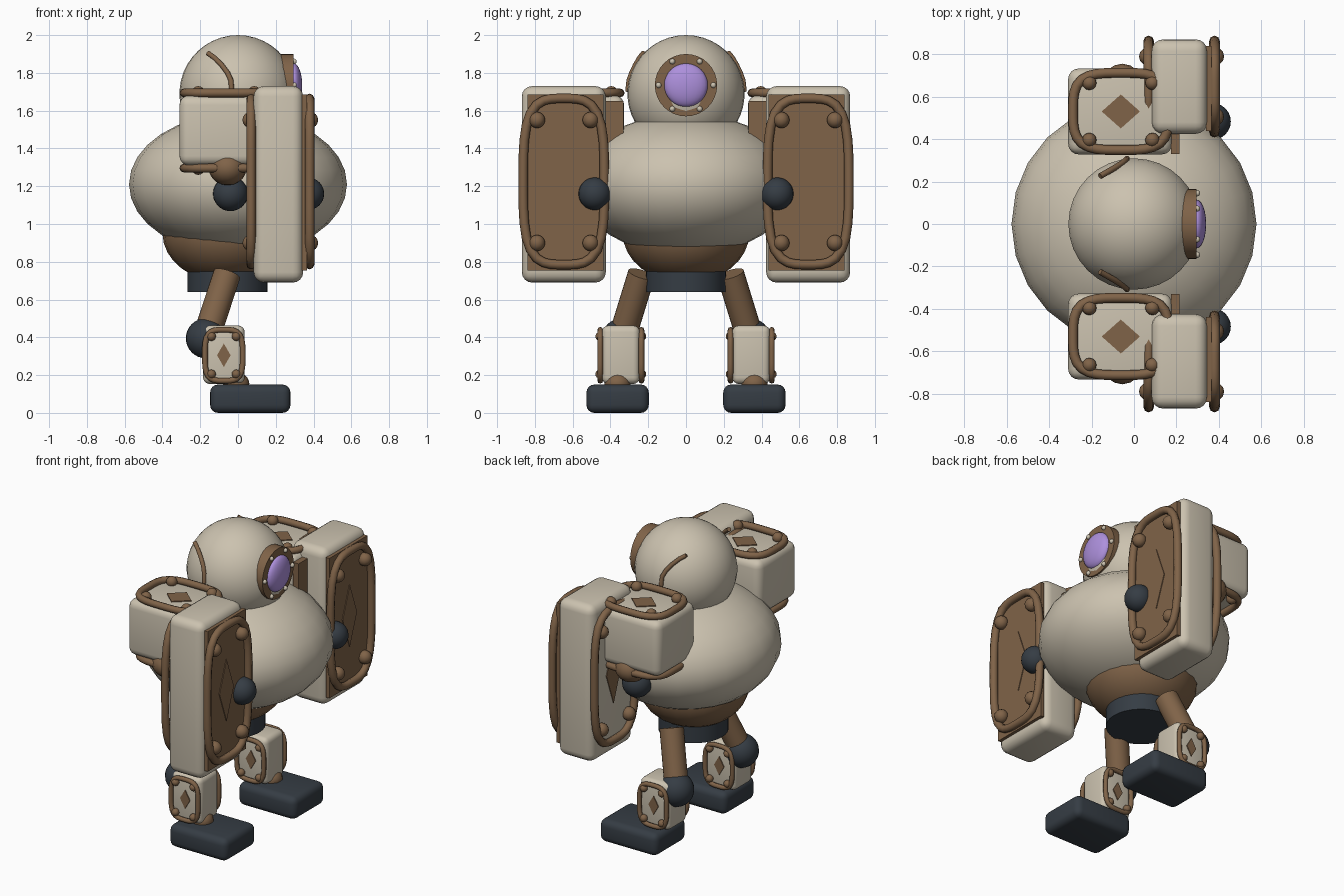
import bpy, bmesh, math
from mathutils import Vector, Matrix

if "Cube" in bpy.data.objects:
    bpy.data.objects.remove(bpy.data.objects["Cube"])


def material(name, rgb):
    m = bpy.data.materials.new(name)
    m.diffuse_color = (*rgb, 1)
    m.use_nodes = True
    m.node_tree.nodes["Principled BSDF"].inputs["Base Color"].default_value = m.diffuse_color
    return m


CREAM = material("cream_enamel", (0.60, 0.54, 0.43))
BROWN = material("bronze_brown", (0.215, 0.125, 0.065))
DARK = material("dark_slate", (0.036, 0.046, 0.058))
LENS = material("violet_lens", (0.42, 0.28, 0.72))
X, Y, Z = Vector((1, 0, 0)), Vector((0, 1, 0)), Vector((0, 0, 1))


def finish(name, bm, mat, smooth=True):
    bmesh.ops.recalc_face_normals(bm, faces=bm.faces)
    me = bpy.data.meshes.new(name)
    bm.to_mesh(me)
    bm.free()
    me.materials.append(mat)
    ob = bpy.data.objects.new(name, me)
    bpy.context.collection.objects.link(ob)
    if smooth:
        bpy.ops.object.select_all(action='DESELECT')
        ob.select_set(True)
        bpy.context.view_layer.objects.active = ob
        bpy.ops.object.shade_smooth_by_angle(angle=math.radians(35))
    return ob


def ball(name, c, r, mat, seg=24):
    r = r if isinstance(r, tuple) else (r, r, r)
    bm = bmesh.new()
    bmesh.ops.create_uvsphere(bm, u_segments=seg, v_segments=seg * 2 // 3, radius=1,
                              matrix=Matrix.Translation(c) @ Matrix.Diagonal((*r, 1)))
    return finish(name, bm, mat)


def box(name, c, size, mat, bevel=0.0):
    bm = bmesh.new()
    bmesh.ops.create_cube(bm, size=1, matrix=Matrix.Translation(c) @ Matrix.Diagonal((*size, 1)))
    if bevel:
        bmesh.ops.bevel(bm, geom=bm.edges[:], offset=bevel, segments=4, profile=0.5, affect='EDGES')
    return finish(name, bm, mat)


def rod(name, a, b, r, mat, seg=24):
    a, b = Vector(a), Vector(b)
    d = b - a
    bm = bmesh.new()
    bmesh.ops.create_cone(bm, cap_ends=True, segments=seg, radius1=r, radius2=r, depth=d.length,
                          matrix=Matrix.Translation((a + b) / 2) @ d.to_track_quat('Z', 'Y').to_matrix().to_4x4())
    return finish(name, bm, mat)


def tube(name, pts, r, mat, closed):
    cu = bpy.data.curves.new(name, 'CURVE')
    cu.dimensions = '3D'
    cu.bevel_depth, cu.bevel_resolution, cu.use_fill_caps = r, 2, True
    cu.materials.append(mat)
    sp = cu.splines.new('POLY')
    sp.points.add(len(pts) - 1)
    for p, q in zip(sp.points, pts):
        p.co = (*q, 1)
    sp.use_cyclic_u = closed
    sp.use_smooth = True
    ob = bpy.data.objects.new(name, cu)
    bpy.context.collection.objects.link(ob)


def trim(name, c, u, v, n, r, knob, diamond):
    """Bulging tube frame, four corner knobs and a central diamond on a face."""
    c = Vector(c)
    pts = []
    for i in range(40):
        t = math.tau * i / 40
        cs, sn = math.cos(t), math.sin(t)
        k = (abs(cs) ** 3.5 + abs(sn) ** 3.5) ** (-1 / 3.5)
        pts.append(c + u * cs * k + v * sn * k + n * r * 0.6)
    tube(name + "_frame", pts, r, BROWN, True)
    for a in (-1, 1):
        for b in (-1, 1):
            ball(name + "_knob", c + u * a * 0.66 + v * b * 0.74 + n * r * 0.7, knob, BROWN, 12)
    bm = bmesh.new()
    du, dv = u.normalized() * diamond[0], v.normalized() * diamond[1]
    rings = [[bm.verts.new(c + d + n * h) for d in (du, dv, -du, -dv)] for h in (-0.002, 0.006)]
    bm.faces.new(rings[0])
    bm.faces.new(rings[1])
    for i in range(4):
        j = (i + 1) % 4
        bm.faces.new((rings[0][i], rings[0][j], rings[1][j], rings[1][i]))
    finish(name + "_diamond", bm, BROWN, False)


# Torso and head
ball("body", (0, 0, 1.21), (0.577, 0.577, 0.376), CREAM)
ball("pelvis", (-0.055, 0, 0.95), (0.345, 0.335, 0.262), BROWN)
rod("waist", (-0.055, 0, 0.64), (-0.055, 0, 0.76), 0.212, DARK, 32)
ball("head", (0, 0, 1.69), 0.31, CREAM, 32)

# Porthole eye
rod("eye_housing", (0.21, 0, 1.735), (0.295, 0, 1.735), 0.165, BROWN, 32)
ball("eye_lens", (0.295, 0, 1.735), (0.045, 0.115, 0.115), LENS)
for i in range(6):
    a = math.tau * i / 6
    ball("eye_rivet", (0.297, 0.145 * math.cos(a), 1.735 + 0.145 * math.sin(a)), 0.015, CREAM, 10)

for s, side in ((1, "left"), (-1, "right")):
    # Head cable
    tube(side + "_head_cable", [(-0.16, s * 0.225, 1.905), (-0.125, s * 0.245, 1.88), (-0.085, s * 0.268, 1.84),
                                (-0.055, s * 0.287, 1.80), (-0.037, s * 0.302, 1.76), (-0.033, s * 0.308, 1.70)],
         0.014, BROWN, False)

    # Shoulder pad
    box(side + "_shoulder", (-0.065, s * 0.53, 1.495), (0.49, 0.405, 0.37), CREAM, 0.05)
    for n, z in ((Z, 1.68), (-Z, 1.31)):
        trim(side + "_shoulder_trim", (-0.062, s * 0.53, z), X * 0.225, Y * 0.182, n, 0.023, 0.034, (0.09, 0.08))
    box(side + "_shoulder_plate", (0.195, s * 0.53, 1.495), (0.04, 0.40, 0.31), BROWN)

    # Elbow
    ball(side + "_upper_arm", (-0.055, s * 0.645, 1.295), (0.10, 0.11, 0.09), BROWN, 16)
    ball(side + "_elbow", (-0.04, s * 0.57, 1.16), 0.092, DARK)

    # Forearm slab
    box(side + "_forearm", (0.214, s * 0.647, 1.21), (0.262, 0.445, 1.04), CREAM, 0.055)
    box(side + "_forearm_plate", (0.352, s * 0.638, 1.22), (0.026, 0.40, 0.93), BROWN)
    trim(side + "_forearm_front_trim", (0.364, s * 0.647, 1.225), Y * 0.215, Z * 0.44, X, 0.025, 0.043, (0.075, 0.205))
    trim(side + "_forearm_back_trim", (0.084, s * 0.647, 1.225), Y * 0.215, Z * 0.44, -X, 0.025, 0.043, (0.075, 0.205))
    ball(side + "_hand", (0.37, s * 0.483, 1.16), 0.086, DARK)

    # Leg
    rod(side + "_thigh", (-0.058, s * 0.235, 0.735), (-0.165, s * 0.335, 0.41), 0.073, BROWN)
    ball(side + "_knee", (-0.17, s * 0.34, 0.395), 0.106, DARK)
    box(side + "_shin", (-0.075, s * 0.345, 0.308), (0.22, 0.20, 0.31), CREAM, 0.035)
    for k in (-1, 1):
        trim(side + "_shin_trim", (-0.075, s * 0.345 + k * 0.1, 0.305), X * 0.1, Z * 0.135, Y * k, 0.015, 0.024,
             (0.036, 0.062))
    ball(side + "_ankle", (-0.01, s * 0.362, 0.155), (0.07, 0.07, 0.06), BROWN, 16)
    box(side + "_foot", (0.065, s * 0.362, 0.075), (0.425, 0.33, 0.15), DARK, 0.042)
